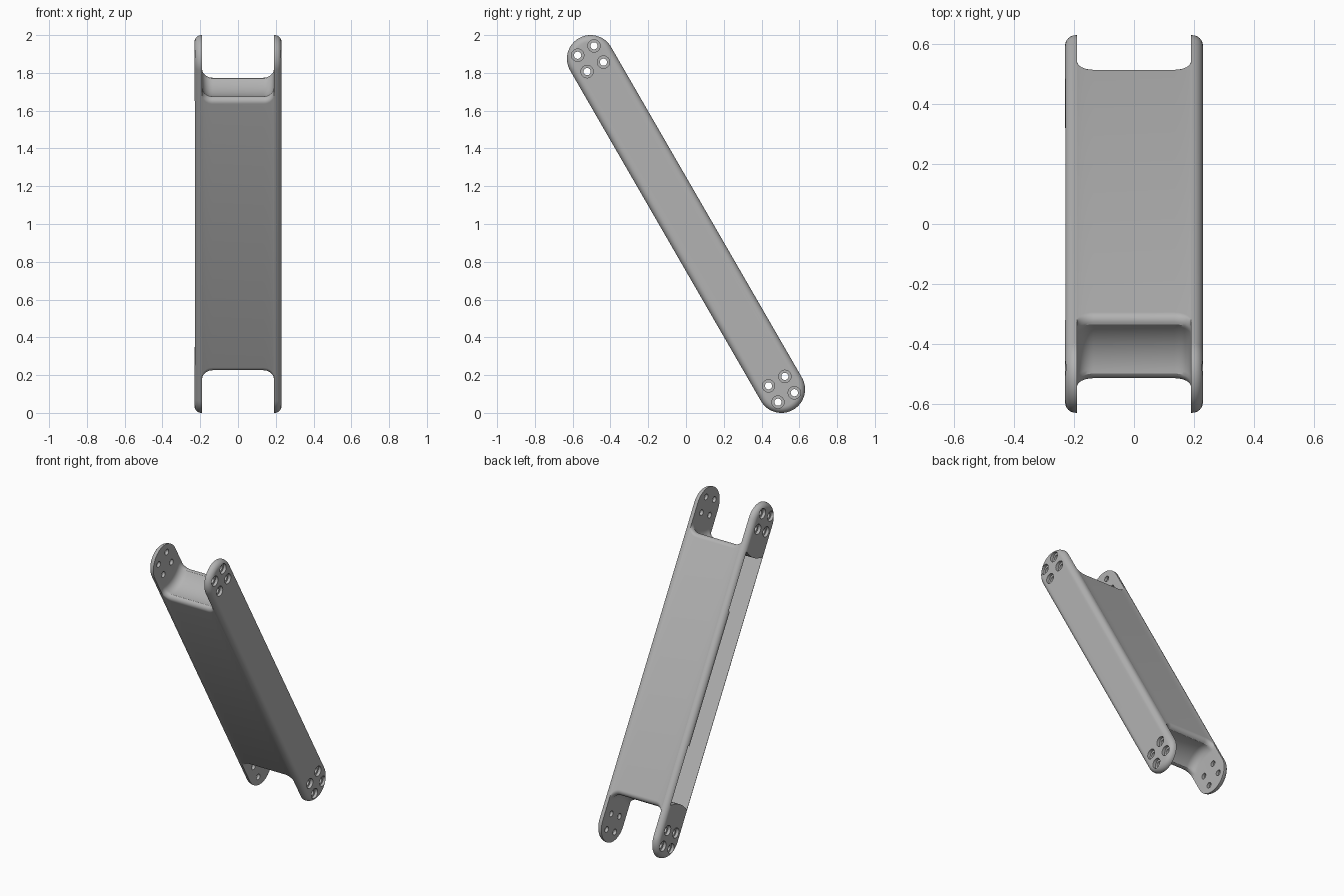
import bpy, bmesh, math
from mathutils import Matrix, Vector

cube = bpy.data.objects.get("Cube")
if cube:
    bpy.data.objects.remove(cube, do_unlink=True)

HINGE = 1.0104     # hinge distance from the middle, along the link
RADIUS = 0.125     # half depth of the link
HALF_W = 0.23      # half width
INNER = 0.19       # inner side of the fork arms
EDGE = 0.035       # outer edge rounding

grey = bpy.data.materials.new("light_grey")
grey.use_nodes = True
grey.diffuse_color = (0.45, 0.45, 0.45, 1)
bsdf = next(n for n in grey.node_tree.nodes if n.type == 'BSDF_PRINCIPLED')
bsdf.inputs["Base Color"].default_value = grey.diffuse_color


def loft(bm, rings):
    """Skin a list of equal rings and cap both ends."""
    vr = [[bm.verts.new(p) for p in ring] for ring in rings]
    n = len(vr[0])
    for a, b in zip(vr, vr[1:]):
        for i in range(n):
            j = (i + 1) % n
            bm.faces.new((a[i], a[j], b[j], b[i]))
    bm.faces.new(vr[0])
    bm.faces.new(vr[-1])


def finish(bm, name):
    bmesh.ops.recalc_face_normals(bm, faces=bm.faces[:])
    me = bpy.data.meshes.new(name)
    bm.to_mesh(me)
    bm.free()
    me.materials.append(grey)
    ob = bpy.data.objects.new(name, me)
    bpy.context.collection.objects.link(ob)
    return ob


def stadium(x, r, steps=32):
    pts = []
    for end in (1, -1):
        for i in range(steps + 1):
            a = math.pi * i / steps
            pts.append((x, end * r * math.cos(a), end * (HINGE + r * math.sin(a))))
    return pts


# Link body: rounded-end bar with rounded outer edges
bm = bmesh.new()
arc = [math.pi / 2 * i / 8 for i in range(9)]
side = [(HALF_W - EDGE + EDGE * math.sin(a), RADIUS - EDGE + EDGE * math.cos(a)) for a in arc]
loft(bm, [stadium(-x, r) for x, r in reversed(side)] + [stadium(x, r) for x, r in side])
body = finish(bm, "link_body")


# Fork slots: concave floor with rounded lips and rounded inside corners
def floor_height(t):
    t = abs(t)
    lip, drop = 0.095, 0.029
    h = HINGE - math.sqrt(0.2 ** 2 - min(t, lip) ** 2)
    if t > lip:
        k = min((t - lip) / 0.03, 1)
        h -= drop * (1 - math.sqrt(1 - k * k))
    return h


def slot_ring(t, end, corner=0.055):
    h = floor_height(t)
    pts = [(INNER, t, end * 1.3), (-INNER, t, end * 1.3)]
    for sx in (-1, 1):
        for a in arc if sx < 0 else reversed(arc):
            pts.append((sx * (INNER - corner + corner * math.cos(a)), t,
                        end * (h + corner - corner * math.sin(a))))
    return pts


half = [0.095 * i / 8 for i in range(1, 9)]
half += [0.095 + 0.03 * math.sin(math.pi / 2 * i / 6) for i in range(1, 7)] + [0.16]
depths = [-t for t in reversed(half)] + [0] + half
bm = bmesh.new()
for end in (1, -1):
    loft(bm, [slot_ring(t, end) for t in depths])
slots = finish(bm, "slot_cutter")

# Hollow inside, open on one side, with ends concentric to the hinges
bm = bmesh.new()
ring = []
for end in (1, -1):
    for i in range(17):
        t = end * (0.1 - 0.2 * i / 16)
        ring.append((t, end * (HINGE - math.sqrt(0.225 ** 2 - t * t))))
loft(bm, [[(x, t, s) for t, s in ring] for x in (-0.3, INNER)])
hollow = finish(bm, "hollow_cutter")


# Bolt holes and their counterbores
def cylinder(bm, r, x0, x1, t, s):
    n = 24
    loft(bm, [[(x, t + r * math.cos(math.tau * i / n), s + r * math.sin(math.tau * i / n))
               for i in range(n)] for x in (x0, x1)])


bolts = [(t, end * HINGE + ds) for end in (1, -1) for t in (-0.05, 0.05) for ds in (-0.05, 0.05)]
bm_hole, bm_bore = bmesh.new(), bmesh.new()
for t, s in bolts:
    cylinder(bm_hole, 0.019, -0.3, 0.3, t, s)
    for sx in (-1, 1):
        cylinder(bm_bore, 0.033, sx * 0.21, sx * 0.3, t, s)
holes = finish(bm_hole, "hole_cutter")
bores = finish(bm_bore, "counterbore_cutter")

# Cut everything out of the body
cutters = [slots, hollow, holes, bores]
for c in cutters:
    c.hide_render = True
    mod = body.modifiers.new(c.name, 'BOOLEAN')
    mod.operation = 'DIFFERENCE'
    mod.solver = 'EXACT'
    mod.object = c
deps = bpy.context.evaluated_depsgraph_get()
deps.update()
cut = bpy.data.meshes.new_from_object(body.evaluated_get(deps))
body.modifiers.clear()
body.data = cut
for c in cutters:
    bpy.data.objects.remove(c, do_unlink=True)

# Thin catch strip along the rim of the open side
bm = bmesh.new()
bmesh.ops.create_cube(bm, size=1, matrix=Matrix.Translation((-0.215, 0.093, 0))
                      @ Matrix.Diagonal((0.024, 0.018, 0.86, 1)))
strip = finish(bm, "catch_strip")

# Lean the link and stand it on the ground
place = Matrix.Translation(Vector((0, 0, 1))) @ Matrix.Rotation(math.radians(30), 4, 'X')
for ob in (body, strip):
    ob.data.transform(place)

bpy.ops.object.select_all(action='DESELECT')
body.select_set(True)
bpy.context.view_layer.objects.active = body
bpy.ops.object.shade_smooth_by_angle(angle=math.radians(30))
